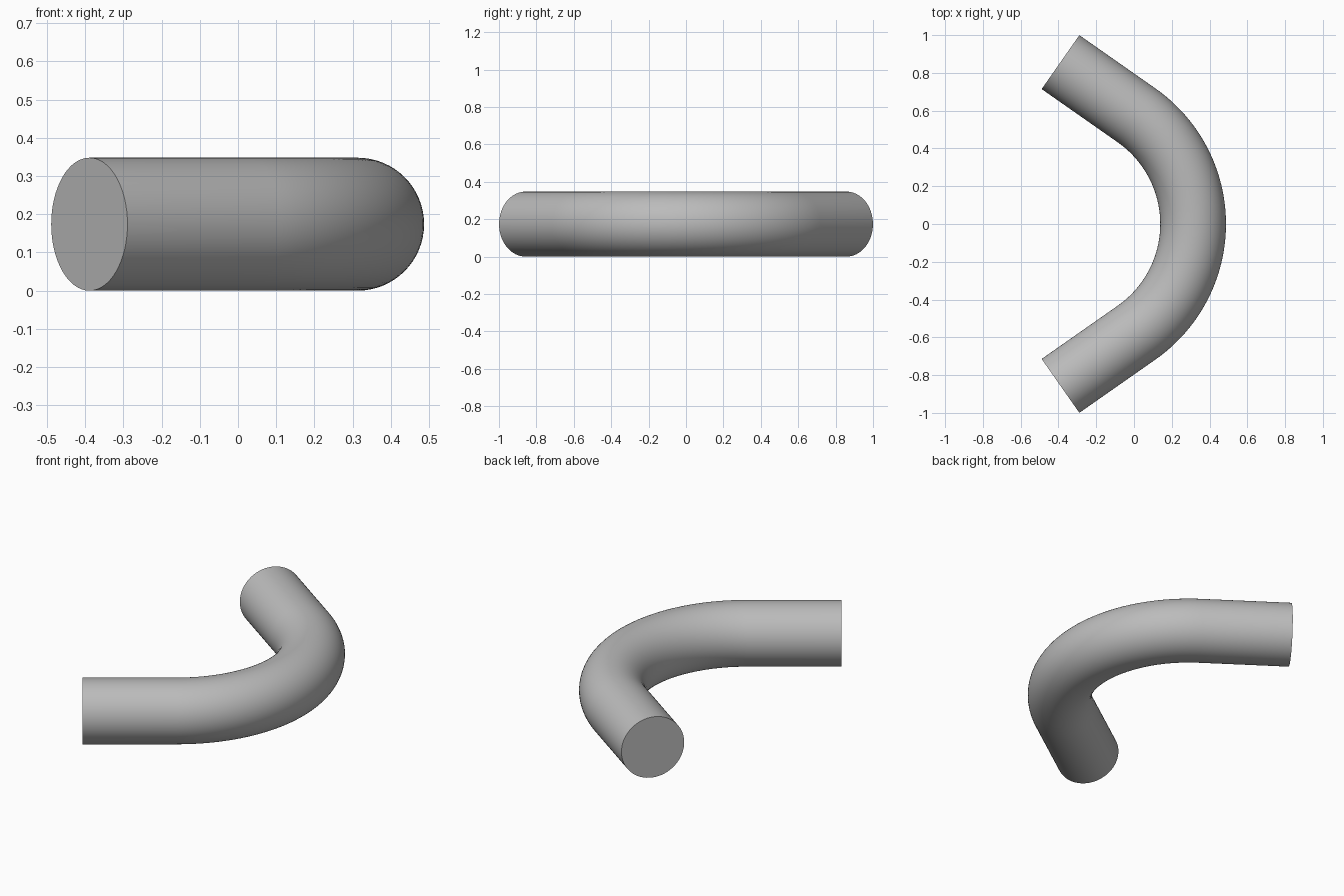
import bpy
import bmesh
from math import radians, cos, sin
from mathutils import Vector, Matrix

cube = bpy.data.objects.get("Cube")
if cube:
    bpy.data.objects.remove(cube, do_unlink=True)

RADIUS = 0.174          # pipe radius
BEND = 0.702            # centreline bend radius
HALF = radians(55)      # half of the bend angle
STRAIGHT = 0.4916       # length of each straight end
SIDES, STEPS = 64, 48
CENTRE = Vector((-0.389, 0, RADIUS))

grey = bpy.data.materials.new("plain grey")
grey.use_nodes = True
colour = (0.5, 0.5, 0.5, 1)
grey.diffuse_color = colour
grey.node_tree.nodes["Principled BSDF"].inputs["Base Color"].default_value = colour


def ring(bm, angle, offset):
    """Circle of vertices across the pipe, moved along the tangent by offset."""
    out = Vector((cos(angle), sin(angle), 0))
    along = Vector((-sin(angle), cos(angle), 0))
    mid = CENTRE + out * BEND + along * offset
    turns = [radians(360 * i / SIDES) for i in range(SIDES)]
    return [bm.verts.new(mid + RADIUS * (out * cos(t) + Vector((0, 0, sin(t)))))
            for t in turns]


# Straight end, swept bend, straight end
bm = bmesh.new()
rings = [ring(bm, -HALF, -STRAIGHT)]
rings += [ring(bm, HALF * (2 * i / STEPS - 1), 0) for i in range(STEPS + 1)]
rings.append(ring(bm, HALF, STRAIGHT))
for a, b in zip(rings, rings[1:]):
    for i in range(SIDES):
        j = (i + 1) % SIDES
        bm.faces.new((a[i], a[j], b[j], b[i]))

# Flat end caps
bm.faces.new(rings[0])
bm.faces.new(rings[-1])
bmesh.ops.recalc_face_normals(bm, faces=bm.faces)

mesh = bpy.data.meshes.new("bent_pipe")
bm.to_mesh(mesh)
bm.free()
mesh.materials.append(grey)
pipe = bpy.data.objects.new("bent_pipe", mesh)
bpy.context.collection.objects.link(pipe)

bpy.ops.object.select_all(action="DESELECT")
pipe.select_set(True)
bpy.context.view_layer.objects.active = pipe
bpy.ops.object.shade_smooth_by_angle(angle=radians(30))
